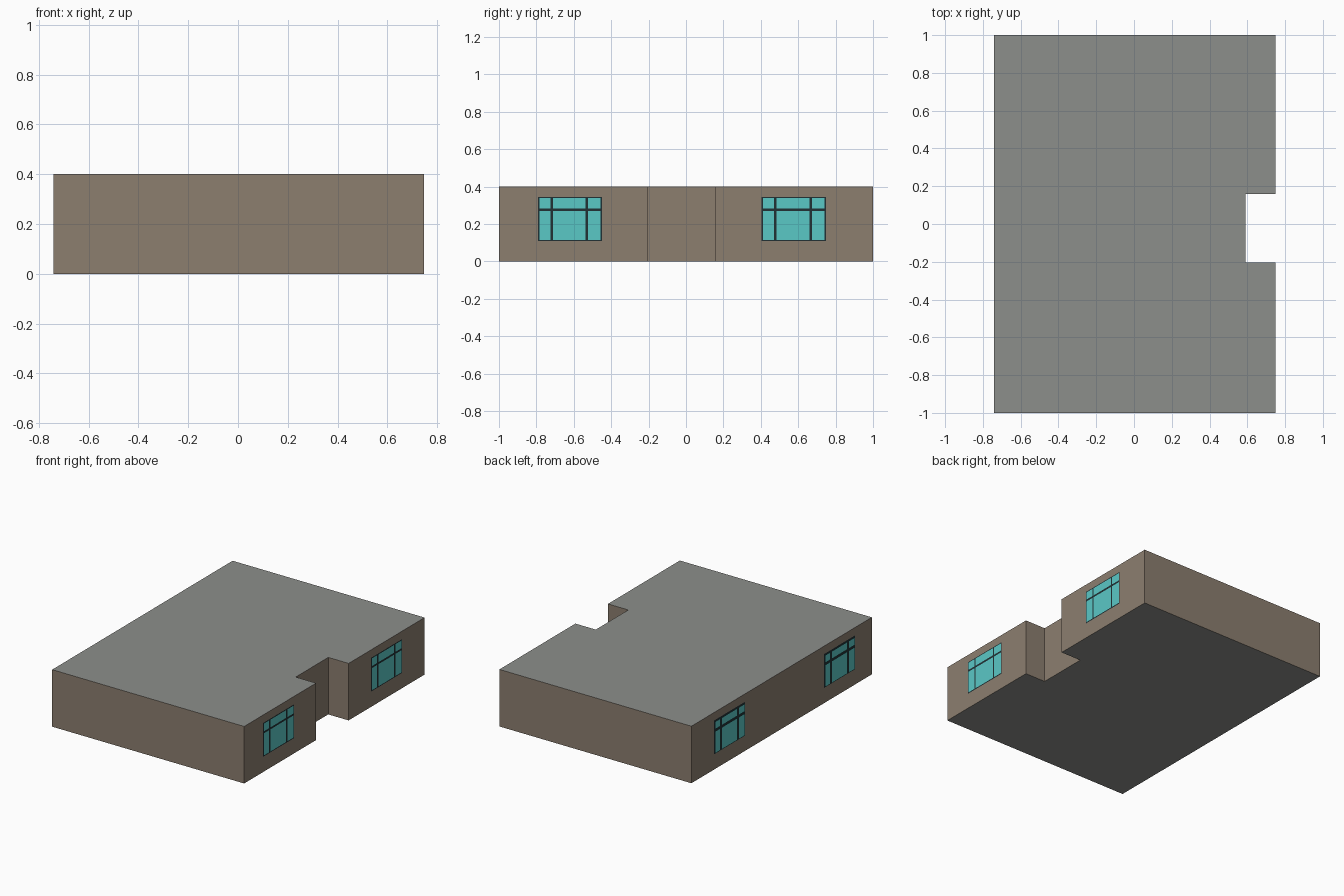
import bpy, bmesh

if "Cube" in bpy.data.objects:
    bpy.data.objects.remove(bpy.data.objects["Cube"])


def material(name, rgb):
    m = bpy.data.materials.new(name)
    m.diffuse_color = (*rgb, 1)
    m.use_nodes = True
    m.node_tree.nodes["Principled BSDF"].inputs["Base Color"].default_value = m.diffuse_color
    return m


WALL = material("brown wall", (0.262, 0.209, 0.159))
SLAB = material("grey slab", (0.265, 0.272, 0.257))
FRAME = material("dark frame", (0.015, 0.030, 0.034))
GLASS = material("teal glass", (0.102, 0.578, 0.565))


def finish(name, bm, mats):
    me = bpy.data.meshes.new(name)
    bm.to_mesh(me)
    bm.free()
    for m in mats:
        me.materials.append(m)
    ob = bpy.data.objects.new(name, me)
    bpy.context.collection.objects.link(ob)
    return ob


# Building: notched plan extruded upward; roof and floor are grey
LEFT, RIGHT, HEIGHT = -0.742, 0.748, 0.4
plan = [(LEFT, -1), (RIGHT, -1), (RIGHT, -0.203), (0.59, -0.203),
        (0.59, 0.158), (RIGHT, 0.158), (RIGHT, 1), (LEFT, 1)]
bm = bmesh.new()
base = bm.faces.new([bm.verts.new((x, y, 0)) for x, y in plan])
ext = bmesh.ops.extrude_face_region(bm, geom=[base], use_keep_orig=True)
bmesh.ops.translate(bm, vec=(0, 0, HEIGHT),
                    verts=[v for v in ext["geom"] if isinstance(v, bmesh.types.BMVert)])
bmesh.ops.recalc_face_normals(bm, faces=bm.faces)
for f in bm.faces:
    f.material_index = 1 if abs(f.normal.z) > 0.5 else 0
finish("building", bm, [WALL, SLAB])

# Window layout as seen from outside: pane ranges across and up
COLUMNS = [(0.008, 0.066), (0.080, 0.254), (0.268, 0.335)]
ROWS = [(0.115, 0.270), (0.284, 0.338)]
WIDTH, SILL, HEAD = 0.343, 0.108, 0.345


def panel(name, x, y0, side, rects, mat):
    """Thin upright sheets on the wall facing side (+1 right, -1 left)."""
    bm = bmesh.new()
    for (a, b), (z0, z1) in rects:
        ya, yb = y0 + side * a, y0 + side * b
        bm.faces.new([bm.verts.new((x, y, z)) for y, z in
                      ((ya, z0), (yb, z0), (yb, z1), (ya, z1))])
    finish(name, bm, [mat])


# Two windows on each long wall, each a dark frame behind six panes
panes = [(c, r) for c in COLUMNS for r in ROWS]
windows = [("right_front", 1, -0.791), ("right_back", 1, 0.405),
           ("left_front", -1, -0.467), ("left_back", -1, 0.752)]
for name, side, y0 in windows:
    wall_x = RIGHT if side > 0 else LEFT
    panel(name + "_window_frame", wall_x + side * 0.001, y0, side,
          [((0, WIDTH), (SILL, HEAD))], FRAME)
    panel(name + "_window_panes", side * 0.75, y0, side, panes, GLASS)
